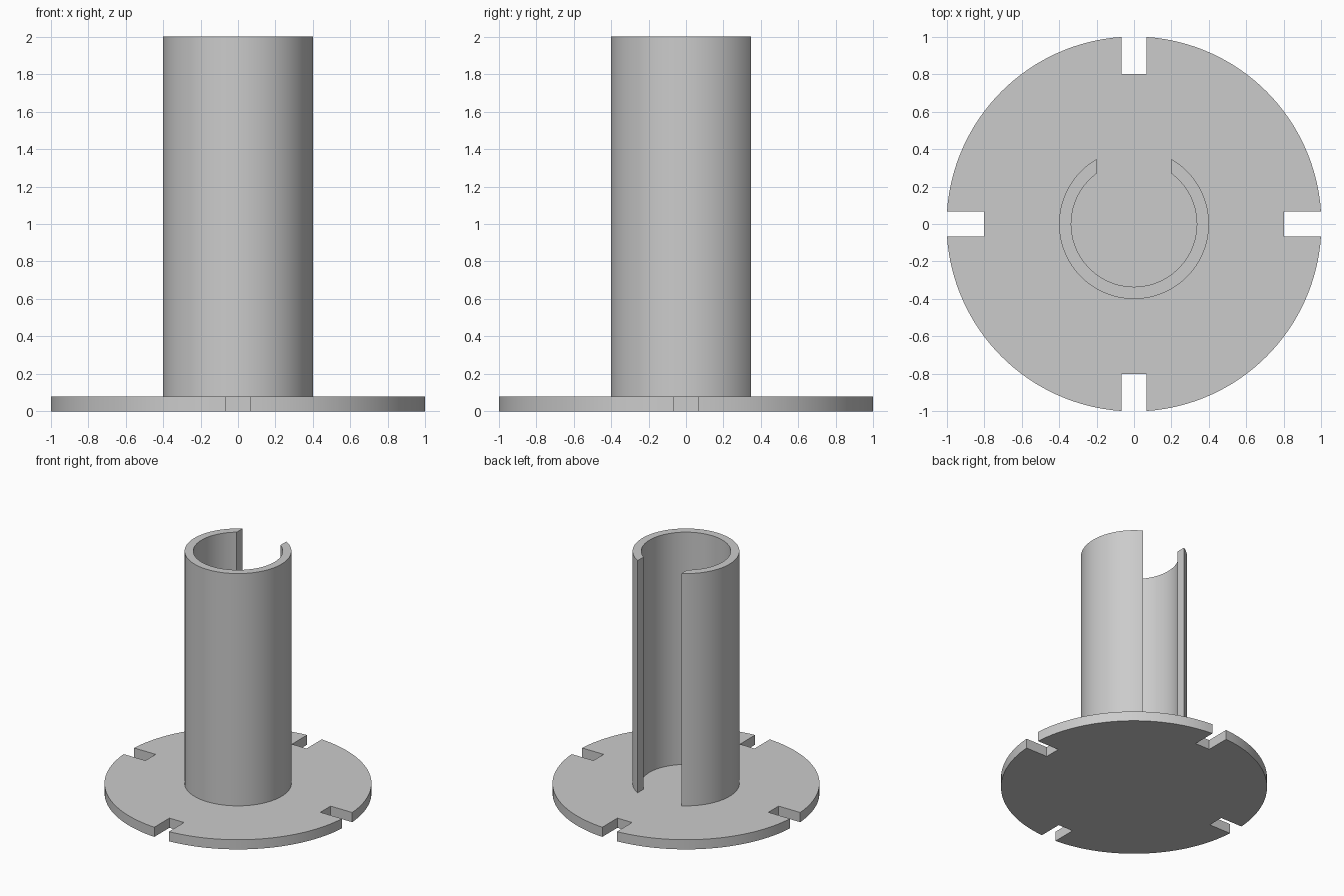
import bpy, bmesh, math

if "Cube" in bpy.data.objects:
    bpy.data.objects.remove(bpy.data.objects["Cube"])

R_BASE, NOTCH_HALF, NOTCH_IN, BASE_TOP = 1.0, 0.067, 0.8, 0.08
R_OUT, R_IN, GAP_HALF, TOP = 0.4, 0.335, 0.2, 2.0

grey = bpy.data.materials.new("plain grey")
grey.diffuse_color = (0.6, 0.6, 0.6, 1)
grey.use_nodes = True
grey.node_tree.nodes["Principled BSDF"].inputs["Base Color"].default_value = grey.diffuse_color


def arc(radius, start, end, steps):
    return [(radius * math.cos(start + (end - start) * i / steps),
             radius * math.sin(start + (end - start) * i / steps))
            for i in range(steps + 1)]


def extrude_profile(name, points, z0, z1):
    """Extrude a closed counter-clockwise outline from z0 to z1."""
    bm = bmesh.new()
    face = bm.faces.new([bm.verts.new((x, y, z0)) for x, y in points])
    result = bmesh.ops.extrude_face_region(bm, geom=[face], use_keep_orig=True)
    for v in result["geom"]:
        if isinstance(v, bmesh.types.BMVert):
            v.co.z = z1
    bmesh.ops.recalc_face_normals(bm, faces=bm.faces)
    mesh = bpy.data.meshes.new(name)
    bm.to_mesh(mesh)
    bm.free()
    mesh.materials.append(grey)
    obj = bpy.data.objects.new(name, mesh)
    bpy.context.collection.objects.link(obj)
    bpy.ops.object.select_all(action="DESELECT")
    obj.select_set(True)
    bpy.context.view_layer.objects.active = obj
    bpy.ops.object.shade_smooth_by_angle(angle=math.radians(30))
    return obj


# Round base plate with four rectangular edge notches
outline = []
edge = math.asin(NOTCH_HALF / R_BASE)
for k in range(4):
    a = k * math.pi / 2
    c, s = math.cos(a), math.sin(a)
    for x, y in ((NOTCH_IN, -NOTCH_HALF), (NOTCH_IN, NOTCH_HALF)):
        outline.append((x * c - y * s, x * s + y * c))
    outline += arc(R_BASE, a + edge, a + math.pi / 2 - edge, 32)
extrude_profile("base_plate", outline, 0, BASE_TOP)

# Hollow post with a full-height slot at the back, its sides parallel to y
def slot_arc(radius):
    start = math.pi - math.acos(GAP_HALF / radius)
    return arc(radius, start, 3 * math.pi - start, 96)


post = slot_arc(R_OUT)
# the arc runs from the left slot edge, round the front, to the right slot edge
bore = slot_arc(R_IN)
n = len(post)
bm_points = [(x, y) for x, y in post] + [(x, y) for x, y in reversed(bore)]
extrude_profile("slotted_post", bm_points, BASE_TOP, TOP)
